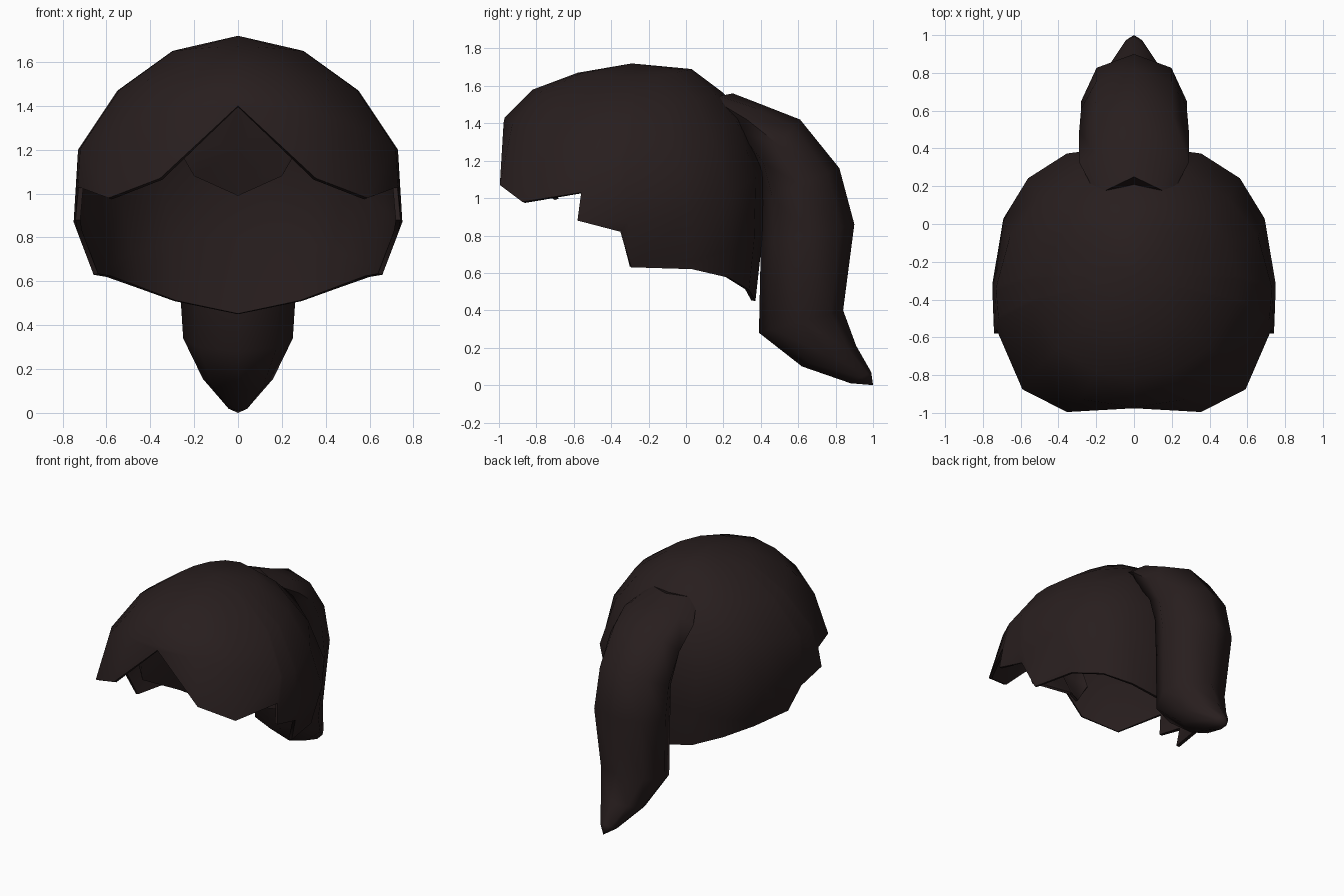
import bpy, bmesh, math

cube = bpy.data.objects.get("Cube")
if cube:
    bpy.data.objects.remove(cube, do_unlink=True)

# One dark brown colour for all the hair
hair = bpy.data.materials.new("dark brown hair")
hair.use_nodes = True
hair.diffuse_color = (0.021, 0.013, 0.013, 1)
bsdf = next(n for n in hair.node_tree.nodes if n.type == 'BSDF_PRINCIPLED')
bsdf.inputs["Base Color"].default_value = hair.diffuse_color
bsdf.inputs["Roughness"].default_value = 0.8


def loft(name, rows, closed=False, thickness=0.0, mirror=False):
    """Skin a list of equally long vertex rows; rows run left to right, points top down."""
    bm = bmesh.new()
    grid = [[bm.verts.new(p) for p in row] for row in rows]
    pairs = list(zip(grid, grid[1:]))
    if closed:
        pairs.append((grid[-1], grid[0]))
    for a, b in pairs:
        for j in range(len(a) - 1):
            bm.faces.new((a[j + 1], b[j + 1], b[j], a[j]))
    if closed:
        bm.faces.new([row[0] for row in grid])
    bmesh.ops.remove_doubles(bm, verts=bm.verts, dist=0.0005)
    if closed:
        bmesh.ops.recalc_face_normals(bm, faces=bm.faces)
    mesh = bpy.data.meshes.new(name)
    bm.to_mesh(mesh)
    bm.free()
    mesh.materials.append(hair)
    obj = bpy.data.objects.new(name, mesh)
    bpy.context.collection.objects.link(obj)
    bpy.ops.object.select_all(action='DESELECT')
    obj.select_set(True)
    bpy.context.view_layer.objects.active = obj
    if mirror:
        obj.modifiers.new("mirror", 'MIRROR')
    if thickness:
        solid = obj.modifiers.new("thickness", 'SOLIDIFY')
        solid.thickness = thickness
        solid.offset = -1
    for mod in list(obj.modifiers):
        bpy.ops.object.modifier_apply(modifier=mod.name)
    bpy.ops.object.shade_smooth_by_angle(angle=math.radians(65))


def lerp(a, b, t):
    return a + (b - a) * t


# Hair cap: front, side and back profiles (distance, height) from crown to hem
front = [(-.29, 1.72), (-.58, 1.67), (-.82, 1.58), (-.97, 1.43), (-1.03, 1.1), (-.98, .9), (-.9, .5)]
side = [(0, 1.72), (.3, 1.65), (.55, 1.47), (.73, 1.2), (.75, .87), (.66, .63), (.6, .4)]
back = [(-.29, 1.72), (.03, 1.69), (.19, 1.57), (.32, 1.45), (.42, 1.15), (.41, .8), (.37, .44)]
# Middle of each level and how round (1) or square (lower) its outline is
middle = [-.29, -.29, -.31, -.38, -.42, -.4, -.36]
roundness = [1, 1, 1, .98, .76, .76, .76]
# Hem height around the head, from forehead parting to nape
hem = [(-90, 1.4), (-68, 1.07), (-43, .98), (-12, 1.03), (-10, .88), (2, .82),
       (4, .63), (26, .62), (47, .575), (68, .51), (90, .45)]


def cap_column(angle, bottom):
    c = math.cos(math.radians(angle)) if abs(angle) < 90 else 0
    s = math.sin(math.radians(angle))
    ends = back if s > 0 else front
    column = [(sx * c ** e, lerp(cy, ey, abs(s) ** e), lerp(sz, ez, s * s))
              for (ey, ez), (sx, sz), cy, e in zip(ends, side, middle, roundness)]
    trimmed = []
    for k, p in enumerate(column):
        if p[2] >= bottom:
            trimmed.append(p)
        elif column[k - 1][2] > bottom:
            q = column[k - 1]
            t = (q[2] - bottom) / (q[2] - p[2])
            trimmed.append(tuple(lerp(u, v, t) for u, v in zip(q, p)))
        else:
            trimmed.append(trimmed[-1])
    return trimmed


loft("hair_cap", [cap_column(a, z) for a, z in hem], thickness=.022, mirror=True)

# Small lock behind the forehead parting, sweeping back to a point
lock = [(-.27, -.83, 1.2), (-.2, -.87, 1.08), (0, -.7, .99), (.2, -.87, 1.08), (.27, -.83, 1.2)]
loft("forehead_lock",
     [[(x, -.92 + x * x, 1.42), (x, lerp(-.92, y, .5), lerp(1.42, z, .5)), (x, y, z)]
      for x, y, z in lock], thickness=.02)

# Ponytail: outer y, z, inner y, z, half width of each section
sections = [(.18, 1.56, .17, 1.46, .21), (.38, 1.51, .27, 1.33, .29), (.61, 1.42, .38, 1.15, .29),
            (.82, 1.16, .4, .98, .28), (.9, .86, .4, .75, .28), (.84, .4, .39, .28, .25),
            (.91, .21, .62, .1, .16), (.99, .07, .88, .01, .06), (1, 0, 1, 0, 0)]
sides = 8
tail = []
for i in range(sides):
    a = math.tau * i / sides
    u, v = math.sin(a), math.cos(a)
    strand = [(w * u, lerp(iy, oy, (v + 1) / 2), lerp(iz, oz, (v + 1) / 2))
              for oy, oz, iy, iz, w in sections]
    # Notched root: the middle starts further back than the edges
    if abs(u) < .5:
        x, y, z = strand[0]
        strand[0] = (x, y + .07, z)
    tail.append(strand)
loft("ponytail", tail, closed=True)
